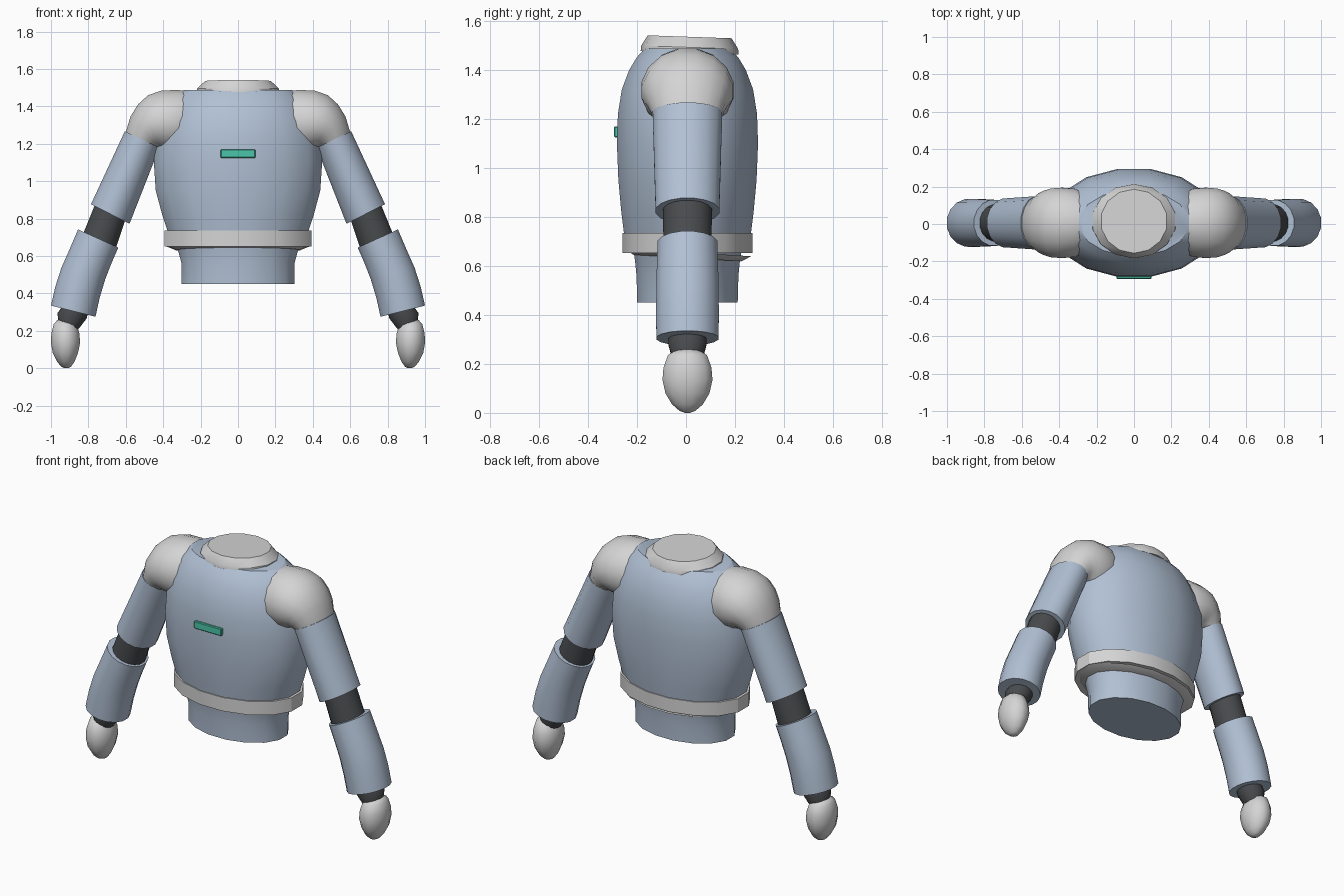
import bpy, bmesh, math

cube = bpy.data.objects.get("Cube")
if cube:
    bpy.data.objects.remove(cube, do_unlink=True)

Y_MID = 0.006  # slight backward offset of the whole body


def material(name, color):
    mat = bpy.data.materials.new(name)
    mat.use_nodes = True
    mat.diffuse_color = (*color, 1)
    bsdf = mat.node_tree.nodes["Principled BSDF"]
    bsdf.inputs["Base Color"].default_value = (*color, 1)
    bsdf.inputs["Roughness"].default_value = 0.6
    return mat


BLUE = material("steel blue", (0.44, 0.53, 0.66))
GREY = material("light grey", (0.66, 0.66, 0.66))
DARK = material("charcoal", (0.065, 0.07, 0.075))
TEAL = material("teal", (0.07, 0.56, 0.40))


def finish(name, bm, mat, angle=40):
    bmesh.ops.recalc_face_normals(bm, faces=bm.faces)
    mesh = bpy.data.meshes.new(name)
    bm.to_mesh(mesh)
    bm.free()
    obj = bpy.data.objects.new(name, mesh)
    bpy.context.collection.objects.link(obj)
    mesh.materials.append(mat)
    bpy.ops.object.select_all(action="DESELECT")
    obj.select_set(True)
    bpy.context.view_layer.objects.active = obj
    bpy.ops.object.shade_smooth_by_angle(angle=math.radians(angle))
    return obj


def loft(name, mat, rings, sides=16, side=1, y=Y_MID, tilt=0, angle=40):
    """Skin elliptical rings, each given by its two ends in the xz plane and its depth."""
    bm = bmesh.new()
    half = math.pi / sides
    fit = 1 / math.cos(half)
    loops = []
    for x1, z1, x2, z2, depth in rings:
        loop = []
        for i in range(sides):
            a = 2 * half * i + half
            c, s = math.cos(a) * fit / 2, math.sin(a) * fit * depth
            px = (x1 + x2) / 2 + (x2 - x1) * c
            pz = (z1 + z2) / 2 + (z2 - z1) * c
            loop.append(bm.verts.new((side * px, y + s, pz + tilt * s)))
        loops.append(loop)
    for low, high in zip(loops, loops[1:]):
        for i in range(sides):
            j = (i + 1) % sides
            bm.faces.new((low[i], low[j], high[j], high[i]))
    bm.faces.new(loops[0])
    bm.faces.new(loops[-1])
    return finish(name, bm, mat, angle)


def body(name, mat, profile, **options):
    """Upright loft from (height, half width, half depth) rows."""
    return loft(name, mat, [(-w, z, w, z, d) for z, w, d in profile], **options)


# Trunk
body("torso", BLUE, [
    (0.70, 0.365, 0.255), (0.82, 0.405, 0.27), (0.95, 0.44, 0.282),
    (1.10, 0.45, 0.288), (1.22, 0.44, 0.284), (1.32, 0.415, 0.268),
    (1.40, 0.375, 0.238), (1.45, 0.335, 0.208), (1.487, 0.29, 0.175)])
body("waist_belt", GREY, [(0.735, 0.36, 0.25), (0.735, 0.392, 0.265),
                          (0.652, 0.392, 0.265)], angle=30)
body("belt_underside", GREY, [(0.655, 0.385, 0.26), (0.632, 0.33, 0.22)],
     tilt=-0.06, angle=30)
body("pelvis", BLUE, [(0.66, 0.33, 0.22), (0.62, 0.318, 0.214),
                      (0.56, 0.302, 0.208), (0.45, 0.302, 0.205)])
body("neck_collar", GREY, [(1.47, 0.222, 0.195), (1.492, 0.22, 0.193),
                           (1.535, 0.175, 0.167)],
     sides=14, y=0.015, tilt=-0.035, angle=30)

# Chest plate
bm = bmesh.new()
bmesh.ops.create_cube(bm, size=1)
for v in bm.verts:
    v.co.x *= 0.186
    v.co.y = v.co.y * 0.025 - 0.281
    v.co.z = v.co.z * 0.045 + 1.147
bmesh.ops.bevel(bm, geom=bm.edges[:], offset=0.004, segments=1, affect="EDGES")
finish("chest_plate", bm, TEAL, 30)

# Arms, each ring running from the inner to the outer edge
for side, label in ((1, "left"), (-1, "right")):
    loft(label + "_shoulder", GREY, [
        (0.25, 1.16, 0.25, 1.475, 0.15), (0.31, 1.15, 0.32, 1.488, 0.182),
        (0.36, 1.15, 0.41, 1.484, 0.188), (0.39, 1.16, 0.48, 1.460, 0.184),
        (0.405, 1.17, 0.535, 1.41, 0.172), (0.415, 1.175, 0.575, 1.345, 0.158),
        (0.42, 1.178, 0.60, 1.262, 0.14)], side=side)
    loft(label + "_upper_arm", BLUE, [
        (0.42, 1.18, 0.605, 1.267, 0.142), (0.58, 0.772, 0.786, 0.877, 0.13)],
        side=side)
    loft(label + "_elbow", DARK, [
        (0.59, 0.83, 0.75, 0.91, 0.10), (0.66, 0.62, 0.84, 0.69, 0.098)],
        side=side)
    loft(label + "_forearm", BLUE, [
        (0.64, 0.645, 0.855, 0.742, 0.122), (0.677, 0.56, 0.90, 0.637, 0.125),
        (0.71, 0.475, 0.945, 0.535, 0.127), (0.74, 0.375, 0.977, 0.435, 0.128),
        (0.762, 0.275, 1.0, 0.335, 0.127)], side=side)
    loft(label + "_wrist", DARK, [
        (0.80, 0.30, 0.93, 0.345, 0.075), (0.81, 0.265, 0.965, 0.295, 0.078),
        (0.86, 0.20, 0.96, 0.23, 0.06)], side=side)
    loft(label + "_hand", GREY, [
        (0.875, 0.25, 0.965, 0.258, 0.05), (0.862, 0.232, 0.985, 0.237, 0.08),
        (0.848, 0.185, 0.998, 0.185, 0.098), (0.844, 0.135, 1.0, 0.135, 0.102),
        (0.856, 0.08, 0.99, 0.08, 0.09), (0.874, 0.035, 0.967, 0.035, 0.063),
        (0.893, 0.008, 0.945, 0.008, 0.032), (0.91, 0, 0.928, 0, 0.01)],
        sides=12, side=side, angle=60)
